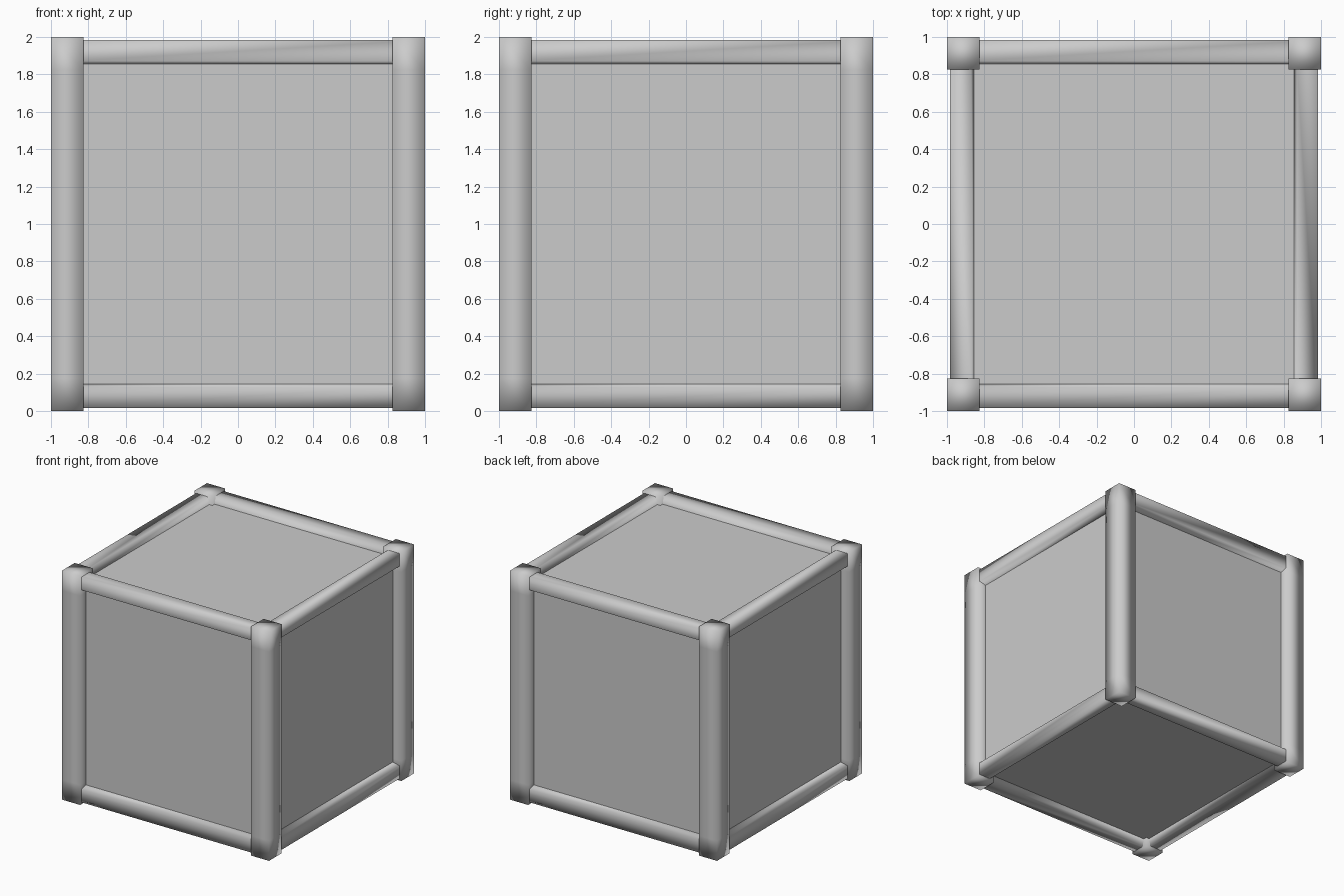
import bpy, bmesh
from mathutils import Matrix, Vector

if "Cube" in bpy.data.objects:
    bpy.data.objects.remove(bpy.data.objects["Cube"])

POST = 0.175      # post thickness
STEP = 0.017      # how far the frame sits behind the posts
DEPTH = 0.065     # panel recess


def add_object(name, bm):
    mesh = bpy.data.meshes.new(name)
    bm.normal_update()
    bm.to_mesh(mesh)
    bm.free()
    obj = bpy.data.objects.new(name, mesh)
    bpy.context.collection.objects.link(obj)
    return obj


def box(size, centre):
    bm = bmesh.new()
    bmesh.ops.create_cube(bm, size=1, matrix=Matrix.Translation(centre)
                          @ Matrix.Diagonal((*size, 1)))
    return bm


# Crate body: rails with sloped recesses down to six flat panels
side = 2 - 2 * STEP
body = box((side, side, side), (0, 0, 1))
panels = list(body.faces)
bmesh.ops.inset_individual(body, faces=panels, thickness=POST - STEP, depth=0)
bmesh.ops.inset_individual(body, faces=panels, thickness=0.022, depth=-DEPTH)
for f in body.faces:
    f.smooth = f not in panels
add_object("crate_body", body)

# Corner posts: soft-shaded square posts with holding loops near the ends
for yname, sy in (("front", -1), ("back", 1)):
    for xname, sx in (("left", -1), ("right", 1)):
        c = 1 - POST / 2
        post = box((POST, POST, 2), (sx * c, sy * c, 1))
        for z in (POST, 2 - POST):
            geom = post.verts[:] + post.edges[:] + post.faces[:]
            bmesh.ops.bisect_plane(post, geom=geom, plane_co=Vector((0, 0, z)),
                                   plane_no=Vector((0, 0, 1)))
        for f in post.faces:
            f.smooth = True
        add_object(f"{yname}_{xname}_post", post)
